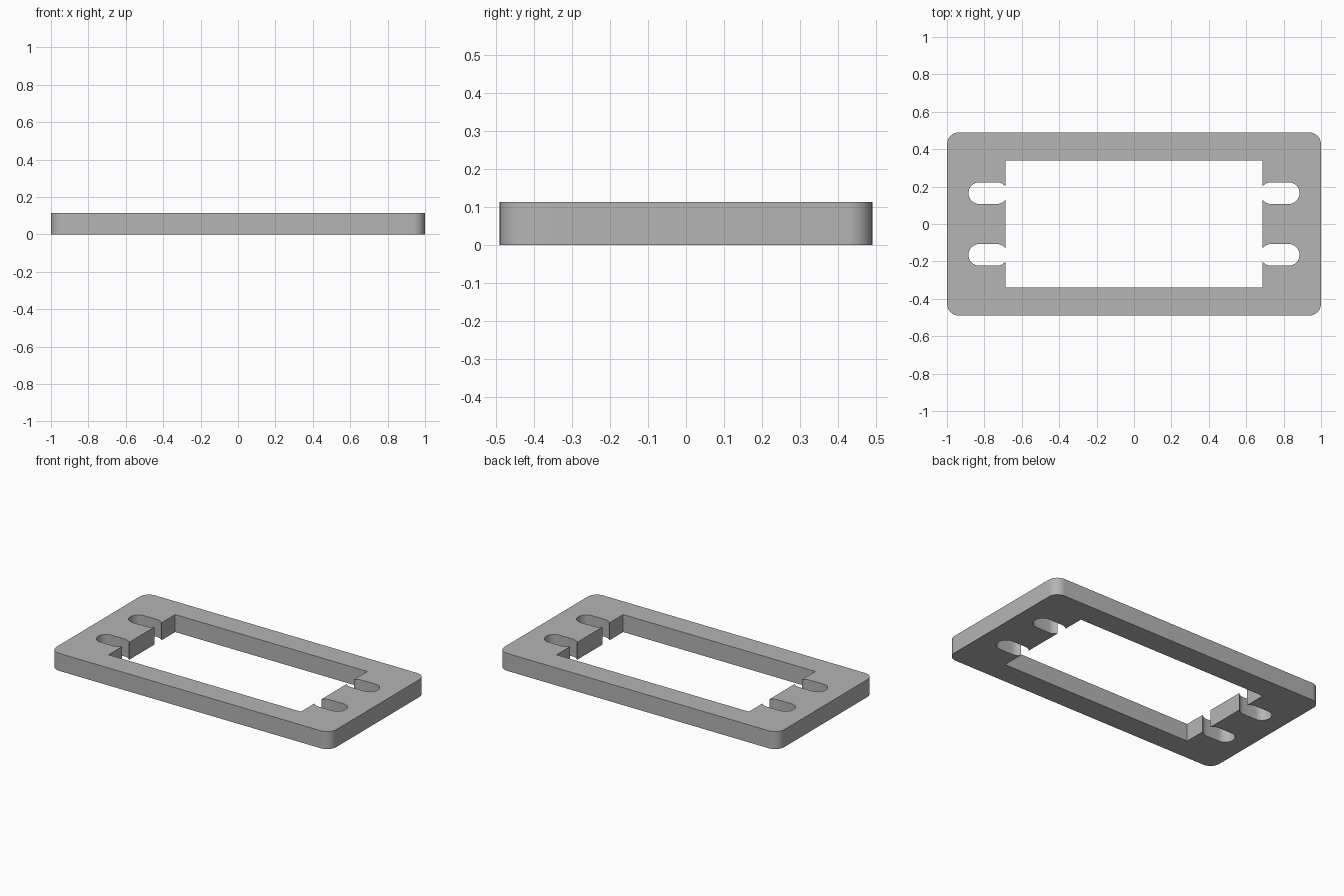
import bpy, bmesh, math

if "Cube" in bpy.data.objects:
    bpy.data.objects.remove(bpy.data.objects["Cube"], do_unlink=True)

HALF_X, HALF_Y, HEIGHT, CORNER = 1.0, 0.49, 0.113, 0.065
WINDOW_X, WINDOW_Y = 0.687, 0.34
SLOT_Y, SLOT_R, SLOT_IN, SLOT_OUT = 0.165, 0.058, 0.733, 0.827


def arc(cx, cy, r, start, end, steps):
    angles = [math.radians(start + (end - start) * i / steps) for i in range(steps + 1)]
    return [(cx + r * math.cos(a), cy + r * math.sin(a)) for a in angles]


def slot(cy):
    """Rounded slot whose inner end breaks through the window edge."""
    lip = math.degrees(math.acos((SLOT_IN - WINDOW_X) / SLOT_R))
    return (arc(SLOT_IN, cy, SLOT_R, 180 + lip, 270, 6)
            + arc(SLOT_OUT, cy, SLOT_R, -90, 90, 20)
            + arc(SLOT_IN, cy, SLOT_R, 90, 180 - lip, 6))


# Outer outline with rounded corners
outer = []
for i, (sx, sy) in enumerate([(1, 1), (-1, 1), (-1, -1), (1, -1)]):
    outer += arc(sx * (HALF_X - CORNER), sy * (HALF_Y - CORNER), CORNER,
                 90 * i, 90 * i + 90, 10)

# Window outline with two slots on each short side
side = [(WINDOW_X, -WINDOW_Y)] + slot(-SLOT_Y) + slot(SLOT_Y) + [(WINDOW_X, WINDOW_Y)]
inner = side + [(-x, -y) for x, y in side]

# Fill between the outlines and extrude to a plate
bm = bmesh.new()
edges = []
for loop in (outer, inner):
    verts = [bm.verts.new((x, y, 0)) for x, y in loop]
    edges += [bm.edges.new((v, verts[(i + 1) % len(verts)])) for i, v in enumerate(verts)]
bmesh.ops.triangle_fill(bm, edges=edges, use_beauty=True)
top = bmesh.ops.extrude_face_region(bm, geom=bm.faces[:], use_keep_orig=True)["geom"]
bmesh.ops.translate(bm, vec=(0, 0, HEIGHT),
                    verts=[g for g in top if isinstance(g, bmesh.types.BMVert)])
bmesh.ops.recalc_face_normals(bm, faces=bm.faces[:])
mesh = bpy.data.meshes.new("mounting_frame")
bm.to_mesh(mesh)
bm.free()

frame = bpy.data.objects.new("mounting_frame", mesh)
bpy.context.collection.objects.link(frame)

# Plain grey material
grey = bpy.data.materials.new("grey")
grey.use_nodes = True
grey.diffuse_color = (0.46, 0.46, 0.46, 1)
grey.node_tree.nodes["Principled BSDF"].inputs["Base Color"].default_value = grey.diffuse_color
mesh.materials.append(grey)

bpy.ops.object.select_all(action="DESELECT")
frame.select_set(True)
bpy.context.view_layer.objects.active = frame
bpy.ops.object.shade_smooth_by_angle(angle=math.radians(30))
